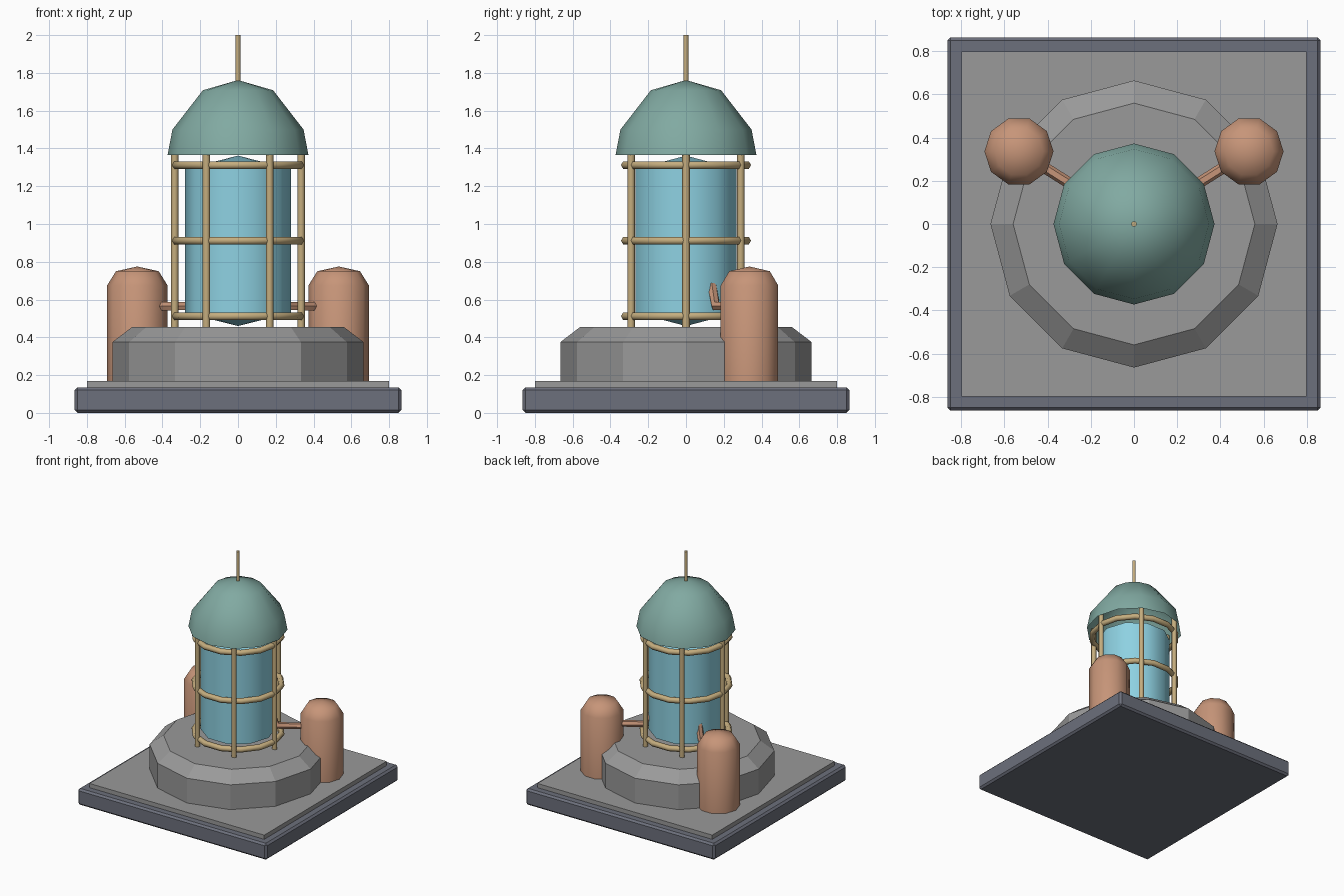
import bpy, bmesh, math
from mathutils import Vector

if "Cube" in bpy.data.objects:
    bpy.data.objects.remove(bpy.data.objects["Cube"])


def material(name, rgb):
    m = bpy.data.materials.new(name)
    m.diffuse_color = (*rgb, 1)
    m.use_nodes = True
    m.node_tree.nodes["Principled BSDF"].inputs["Base Color"].default_value = m.diffuse_color
    return m


SLATE = material("slate", (0.15, 0.16, 0.20))
STONE = material("stone", (0.32, 0.32, 0.32))
GLASS = material("blue_glass", (0.27, 0.64, 0.76))
BRASS = material("brass", (0.56, 0.42, 0.21))
COPPER = material("copper", (0.57, 0.30, 0.19))
PATINA = material("green_patina", (0.22, 0.40, 0.36))


def finish(name, bm, mat, smooth=None):
    """Turn a bmesh into an object; smooth is the sharp-edge angle in degrees."""
    bmesh.ops.recalc_face_normals(bm, faces=bm.faces)
    me = bpy.data.meshes.new(name)
    bm.to_mesh(me)
    bm.free()
    me.materials.append(mat)
    if smooth:
        for p in me.polygons:
            p.use_smooth = True
        me.set_sharp_from_angle(angle=math.radians(smooth))
    ob = bpy.data.objects.new(name, me)
    bpy.context.collection.objects.link(ob)
    return ob


def box(name, half, z0, z1, mat, bevel=0):
    bm = bmesh.new()
    bmesh.ops.create_cube(bm, size=1)
    for v in bm.verts:
        v.co = (v.co.x * 2 * half, v.co.y * 2 * half, z0 + (v.co.z + 0.5) * (z1 - z0))
    ob = finish(name, bm, mat)
    if bevel:
        mod = ob.modifiers.new("edge_bevel", "BEVEL")
        mod.width = bevel
        mod.segments = 1
    return ob


def lathe(name, profile, sides, mat, at=(0, 0), smooth=None):
    """Revolve (radius, z) points about a vertical axis; radius 0 makes a pole."""
    bm = bmesh.new()
    rings = []
    for r, z in profile:
        n = sides if r else 1
        rings.append([bm.verts.new((at[0] + r * math.cos(2 * math.pi * i / sides),
                                    at[1] + r * math.sin(2 * math.pi * i / sides), z))
                      for i in range(n)])
    for a, b in zip(rings, rings[1:]):
        for i in range(sides):
            j = (i + 1) % sides
            quad = [a[i % len(a)], a[j % len(a)], b[j % len(b)], b[i % len(b)]]
            bm.faces.new(list(dict.fromkeys(quad)))
    return finish(name, bm, mat, smooth)


def torus(name, z, major, minor, segments, sides, mat):
    bm = bmesh.new()
    rings = []
    for i in range(segments):
        a = 2 * math.pi * i / segments
        ring = []
        for k in range(sides):
            t = 2 * math.pi * k / sides
            r = major + minor * math.cos(t)
            ring.append(bm.verts.new((r * math.cos(a), r * math.sin(a), z + minor * math.sin(t))))
        rings.append(ring)
    for i in range(segments):
        a, b = rings[i], rings[(i + 1) % segments]
        for k in range(sides):
            m = (k + 1) % sides
            bm.faces.new((a[k], b[k], b[m], a[m]))
    return finish(name, bm, mat, 70)


def pipe(name, path, radius, sides, mat):
    """Closed tube along a path, mitred by the average direction at each point."""
    bm = bmesh.new()
    pts = [Vector(p) for p in path]
    rings = []
    for i, p in enumerate(pts):
        d = (pts[min(i + 1, len(pts) - 1)] - pts[max(i - 1, 0)]).normalized()
        side = d.cross(Vector((0, 0, 1))).normalized()
        up = side.cross(d)
        rings.append([bm.verts.new(p + radius * (side * math.cos(2 * math.pi * k / sides)
                                                 + up * math.sin(2 * math.pi * k / sides)))
                      for k in range(sides)])
    for a, b in zip(rings, rings[1:]):
        for k in range(sides):
            m = (k + 1) % sides
            bm.faces.new((a[k], a[m], b[m], b[k]))
    bm.faces.new(rings[0])
    bm.faces.new(rings[-1])
    return finish(name, bm, mat, 50)


# Square base and stone terrace
box("base_slab", 0.865, 0, 0.135, SLATE, 0.015)
box("terrace", 0.80, 0.12, 0.17, STONE)

# Chamfered twelve-sided plinth
lathe("plinth", [(0, 0.16), (0.665, 0.16), (0.665, 0.375), (0.56, 0.455), (0, 0.455)], 12, STONE)

# Glass vessel with shallow cone ends
lathe("glass_vessel", [(0, 0.46), (0.28, 0.53), (0.28, 1.29), (0, 1.362)], 10, GLASS, smooth=50)

# Cage: six posts and three hoops
for i in range(6):
    a = math.radians(60 * i)
    lathe("cage_post", [(0, 0.45), (0.02, 0.45), (0.02, 1.45), (0, 1.45)], 8, BRASS,
          (0.335 * math.cos(a), 0.335 * math.sin(a)), 50)
for z in (0.512, 0.912, 1.312):
    torus("cage_hoop", z, 0.33, 0.023, 14, 6, BRASS)

# Open dome and spire
lathe("dome", [(0.373, 1.365), (0.347, 1.50), (0.186, 1.708), (0, 1.762)], 12, PATINA, smooth=60)
lathe("spire", [(0, 1.70), (0.013, 1.70), (0.013, 2.0), (0, 2.0)], 8, BRASS, smooth=50)

# Rear side tanks with feed pipes bending up into the vessel
for s in (-1, 1):
    lathe("side_tank", [(0, 0.165), (0.16, 0.165), (0.16, 0.675), (0.113, 0.75), (0, 0.775)],
          10, COPPER, (s * 0.533, 0.336), 60)
    pipe("feed_pipe", [(s * 0.46, 0.29, 0.565), (s * 0.25, 0.158, 0.565), (s * 0.215, 0.136, 0.68)],
         0.026, 6, COPPER)
